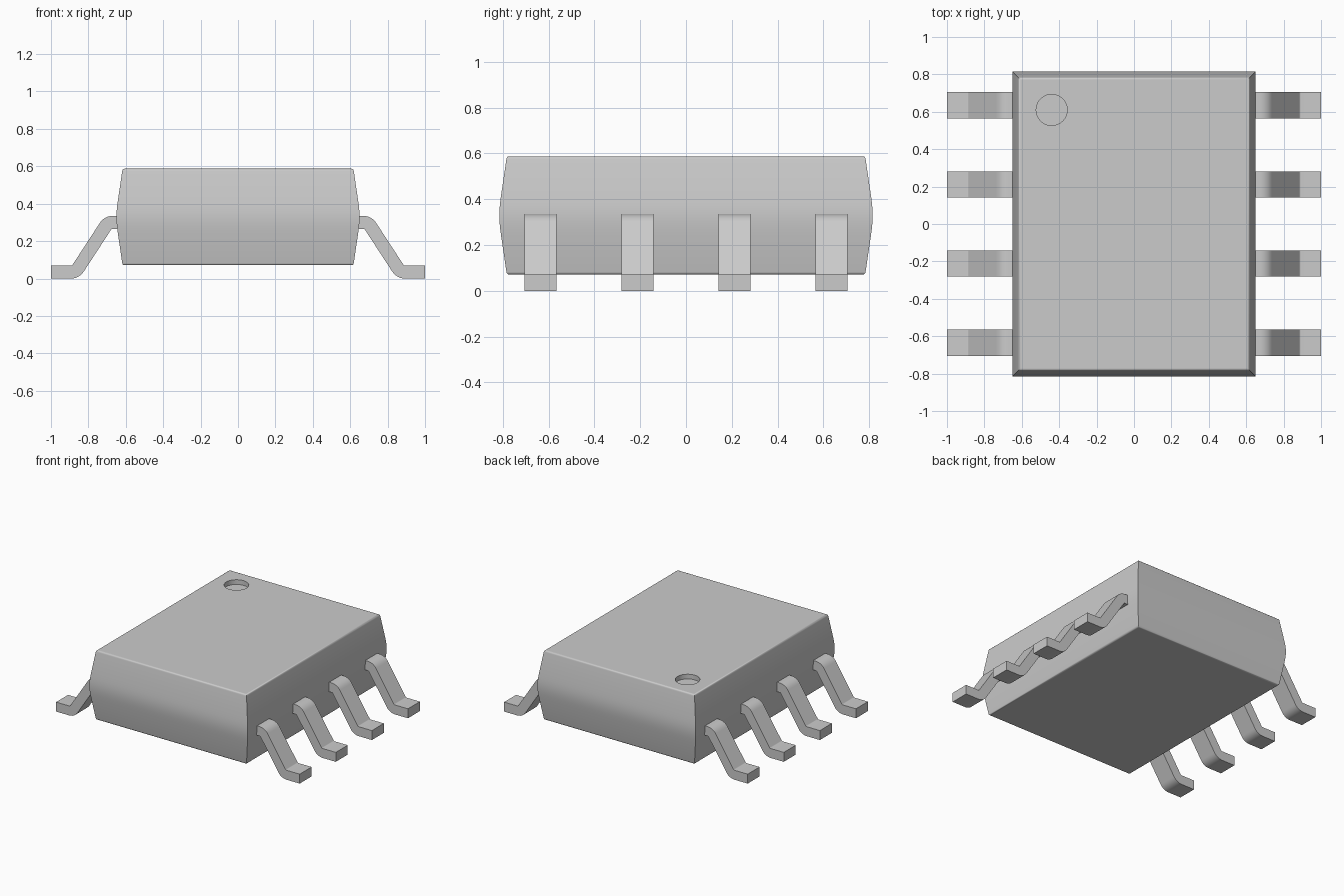
import bpy, bmesh
from math import sin, cos, tan, radians, pi

cube = bpy.data.objects.get("Cube")
if cube:
    bpy.data.objects.remove(cube, do_unlink=True)

grey = bpy.data.materials.new("plain_grey")
grey.use_nodes = True
grey.diffuse_color = (0.6, 0.6, 0.6, 1)
grey.node_tree.nodes["Principled BSDF"].inputs["Base Color"].default_value = (0.6, 0.6, 0.6, 1)


def finish(name, bm):
    bmesh.ops.recalc_face_normals(bm, faces=bm.faces)
    mesh = bpy.data.meshes.new(name)
    bm.to_mesh(mesh)
    bm.free()
    mesh.materials.append(grey)
    obj = bpy.data.objects.new(name, mesh)
    bpy.context.collection.objects.link(obj)
    return obj


def activate(obj):
    bpy.ops.object.select_all(action='DESELECT')
    obj.select_set(True)
    bpy.context.view_layer.objects.active = obj


def arc(cx, cz, r, start, end, steps=6):
    angles = [start + (end - start) * i / steps for i in range(steps + 1)]
    return [(cx + r * cos(a), cz + r * sin(a)) for a in angles]


# Body: stacked rectangles, bulging softly at mid height with rounded rims
HALF_X, HALF_Y, MID, HALF_Z = 0.65, 0.815, 0.329, 0.258
upper = [(0, 0), (0.03, 0.001), (0.06, 0.004), (0.09, 0.008), (HALF_Z - 0.012, 0.031)]
upper += [(HALF_Z - 0.012 + 0.012 * sin(a), 0.043 - 0.012 * cos(a))
          for a in (radians(30), radians(60), pi / 2)]
profile = [(MID - h, d) for h, d in reversed(upper[1:])] + [(MID + h, d) for h, d in upper]
bm = bmesh.new()
rings = []
for z, inset in profile:
    x, y = HALF_X - inset, HALF_Y - inset
    rings.append([bm.verts.new((sx * x, sy * y, z))
                  for sx, sy in ((-1, -1), (1, -1), (1, 1), (-1, 1))])
for low, high in zip(rings, rings[1:]):
    for i in range(4):
        j = (i + 1) % 4
        bm.faces.new((low[i], low[j], high[j], high[i]))
bm.faces.new(rings[0])
bm.faces.new(rings[-1])
body = finish("chip_body", bm)

# Round orientation dimple sunk into the top
bpy.ops.mesh.primitive_cylinder_add(vertices=48, radius=0.083, depth=0.08,
                                    location=(-0.44, 0.61, MID + HALF_Z + 0.005))
cutter = bpy.context.object
cutter.name = "dimple_cutter"
cutter.hide_render = True
cutter.data.materials.append(grey)
activate(body)
cut = body.modifiers.new("dimple", 'BOOLEAN')
cut.operation = 'DIFFERENCE'
cut.solver = 'EXACT'
cut.object = cutter
bpy.ops.object.modifier_apply(modifier=cut.name)
bpy.data.objects.remove(cutter, do_unlink=True)
bpy.ops.object.shade_smooth_by_angle(angle=radians(32))
for face in body.data.polygons:
    if abs(face.normal.z) > 0.99:
        face.use_smooth = False

# Gull-wing lead outline: shoulder, slope and foot with rounded bends
SLOPE, BEND, HALF_T = radians(56.8), 0.045, 0.035
run = BEND * tan(SLOPE / 2)
shoulder = (0.695 - run, 0.30 - BEND)
ankle = (0.868 + run, HALF_T + BEND)


def lead_side(offset):
    return (arc(*shoulder, BEND + offset, pi / 2, pi / 2 - SLOPE)
            + arc(*ankle, BEND - offset, -pi / 2 - SLOPE, -pi / 2))


outline = ([(0.6, 0.30 + HALF_T)] + lead_side(HALF_T) + [(1, 2 * HALF_T), (1, 0)]
           + lead_side(-HALF_T)[::-1] + [(0.6, 0.30 - HALF_T)])


def make_lead(name, side, y, half_width=0.07):
    bm = bmesh.new()
    near, far = ([bm.verts.new((side * x, y + s * half_width, z)) for x, z in outline]
                 for s in (-1, 1))
    bm.faces.new(near)
    bm.faces.new(far)
    for i in range(len(outline)):
        j = (i + 1) % len(outline)
        bm.faces.new((near[i], near[j], far[j], far[i]))
    activate(finish(name, bm))
    bpy.ops.object.shade_smooth_by_angle(angle=radians(30))


# Four leads on each side
for label, side in (("left", 1), ("right", -1)):
    for n in range(4):
        make_lead(f"{label}_lead_{n + 1}", side, (n - 1.5) * 0.4233)
